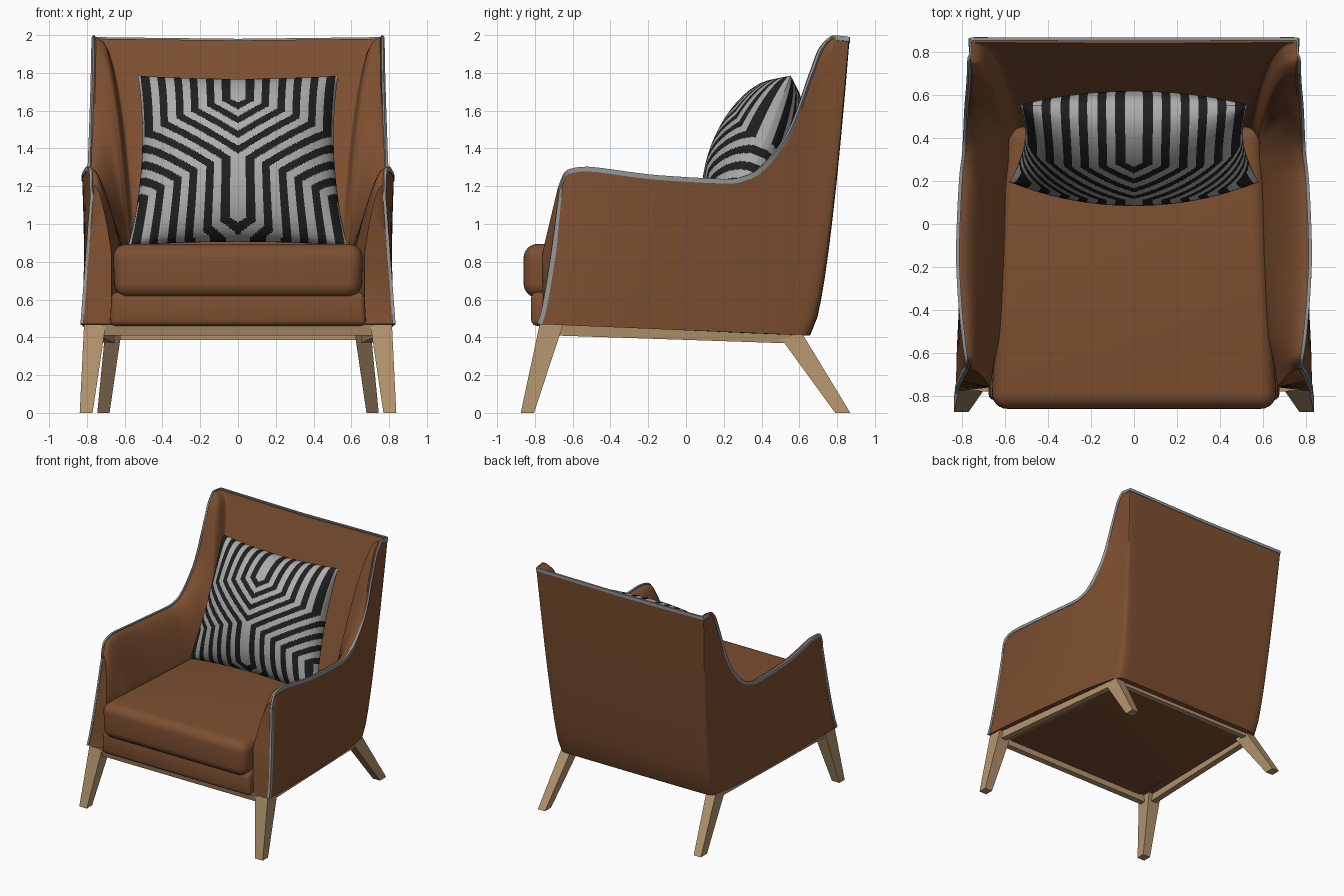
import bpy, bmesh, math
from mathutils import Vector

if "Cube" in bpy.data.objects:
    bpy.data.objects.remove(bpy.data.objects["Cube"])


def material(name, rgb):
    m = bpy.data.materials.new(name)
    m.diffuse_color = (*rgb, 1)
    m.use_nodes = True
    m.node_tree.nodes["Principled BSDF"].inputs["Base Color"].default_value = m.diffuse_color
    return m


LEATHER = material("brown leather", (0.205, 0.078, 0.03))
WOOD = material("light wood", (0.45, 0.30, 0.155))
PIPING = material("grey piping", (0.29, 0.30, 0.31))
PALE = material("pale grey fabric", (0.42, 0.42, 0.42))
BLACK = material("black fabric", (0.014, 0.014, 0.014))


def make(name, verts, faces, mats, angle=40):
    me = bpy.data.meshes.new(name)
    me.from_pydata([tuple(v) for v in verts], [], faces)
    bm = bmesh.new()
    bm.from_mesh(me)
    bmesh.ops.recalc_face_normals(bm, faces=bm.faces)
    bm.to_mesh(me)
    bm.free()
    ob = bpy.data.objects.new(name, me)
    bpy.context.collection.objects.link(ob)
    for m in mats:
        me.materials.append(m)
    if angle:
        smooth(ob, angle)
    return ob


def smooth(ob, angle):
    bpy.ops.object.select_all(action='DESELECT')
    bpy.context.view_layer.objects.active = ob
    ob.select_set(True)
    bpy.ops.object.shade_smooth_by_angle(angle=math.radians(angle))


def mirror(ob):
    m = ob.modifiers.new("mirror", 'MIRROR')
    m.merge_threshold = 0.001


BOX = [(0, 1, 2, 3), (4, 5, 6, 7), (0, 1, 5, 4), (1, 2, 6, 5), (2, 3, 7, 6), (3, 0, 4, 7)]


def prism(name, low, high, mat, bevel=0, segs=3):
    """Eight-corner block from two quads of points."""
    ob = make(name, low + high, BOX, [mat], 0)
    if bevel:
        bm = bmesh.new()
        bm.from_mesh(ob.data)
        bmesh.ops.bevel(bm, geom=bm.edges[:], offset=bevel, segments=segs,
                        profile=0.5, affect='EDGES')
        bm.to_mesh(ob.data)
        bm.free()
        smooth(ob, 40)
    return ob


def rect(x0, x1, y0, y1, z):
    return [(x0, y0, z), (x1, y0, z), (x1, y1, z), (x0, y1, z)]


def monotone(pts, steps):
    """Smooth curve through points that never overshoots."""
    n, dim = len(pts), len(pts[0])

    def tangent(i, k):
        if i in (0, n - 1):
            j = min(i, n - 2)
            return pts[j + 1][k] - pts[j][k]
        a, b = pts[i][k] - pts[i - 1][k], pts[i + 1][k] - pts[i][k]
        return 2 * a * b / (a + b) if a * b > 0 else 0

    out = []
    for i in range(n - 1):
        for s in range(steps):
            t = s / steps
            h = (2*t**3 - 3*t*t + 1, t**3 - 2*t*t + t, 3*t*t - 2*t**3, t**3 - t*t)
            out.append([h[0]*pts[i][k] + h[1]*tangent(i, k) + h[2]*pts[i+1][k]
                        + h[3]*tangent(i+1, k) for k in range(dim)])
    return out + [list(pts[-1])]


# Shell: columns from arm front to back centre (rim xyz, outer foot xy, inner foot xy)
columns = monotone([
    (.775, -.66, 1.20, .83, -.78, .67, -.76),
    (.785, -.62, 1.28, .828, -.72, .645, -.63),
    (.80, -.52, 1.295, .825, -.60, .62, -.52),
    (.825, -.15, 1.25, .80, -.15, .60, -.15),
    (.81, .22, 1.23, .76, .30, .59, .18),
    (.795, .34, 1.255, .74, .44, .58, .28),
    (.78, .54, 1.46, .73, .50, .58, .35),
    (.768, .665, 1.78, .72, .54, .58, .38),
    (.765, .73, 1.94, .715, .57, .57, .40),
    (.765, .79, 1.99, .71, .60, .56, .42),
    (.765, .862, 1.982, .685, .64, .54, .44),
    (.69, .866, 1.98, .61, .655, .48, .45),
    (0, .864, 1.972, 0, .657, 0, .45)], 5)
N = 16
verts, faces, rim, side, front_edge = [], [], [], [], []
for c, (tx, ty, tz, bx, by, ix, iy) in enumerate(columns):
    bz = .47 - (by + .78) / 1.43 * .06
    rear = max(0, min(1, (ty - .3) / .4))
    for i in range(N + 1):
        t = i / N
        verts.append((bx + (tx - bx) * t, by + (ty - by) * t ** (.72 - .12 * rear),
                      bz + (tz - bz) * t))
    if c == 0:
        front_edge = verts[:N]
    inward = Vector((ix - tx, iy - ty, 0)).normalized() * .024
    rx, ry = tx + inward.x, ty + inward.y
    rim.append((tx + inward.x * .2, ty + inward.y * .2, tz - .004))
    side.append(-inward.normalized())
    for j in range(N + 1):
        z = tz - (tz - bz) * (j / N) ** 1.5
        d = min(1, (tz - z) / (tz - .85))
        verts.append((rx + (ix - rx) * d ** (.6 - .2 * rear), ry + (iy - ry) * d, z))
W = 2 * N + 2
for c in range(len(columns) - 1):
    for i in range(W):
        a, b = c * W + i, c * W + (i + 1) % W
        faces.append((a, b, b + W, a + W))
for i in range(N):
    faces.append((i, i + 1, W - 2 - i, W - 1 - i))
shell = make("arm_and_back_shell", verts, faces, [LEATHER], 50)
mirror(shell)

# Piping: flat ribbon along the arm fronts, arm tops, wings and back top
path = [Vector((x - .004, y + .004, z)) for x, y, z in front_edge] + [Vector(p) for p in rim]
side = [Vector((1, 0, 0))] * N + side
verts, faces = [], []
for k, p in enumerate(path):
    along = (path[min(k + 1, len(path) - 1)] - path[max(k - 1, 0)]).normalized()
    flat = along.cross(side[k]).normalized()
    for a, b in ((1, 1), (1, -1), (-1, -1), (-1, 1)):
        verts.append(p + side[k] * a * .008 + flat * b * .0125)
for k in range(len(path) - 1):
    for i in range(4):
        a, b = 4 * k + i, 4 * k + (i + 1) % 4
        faces.append((a, b, b + 4, a + 4))
faces.append((0, 1, 2, 3))
mirror(make("piping", verts, faces, [PIPING], 50))

# Seat base and cushion
prism("seat_base",
      [(-.68, -.82, .462), (.68, -.82, .462), (.62, .56, .408), (-.62, .56, .408)],
      [(-.67, -.82, .64), (.67, -.82, .64), (.61, .50, .62), (-.61, .50, .62)], LEATHER, .03)
prism("seat_cushion",
      [(-.655, -.86, .61), (.655, -.86, .61), (.60, .46, .60), (-.60, .46, .60)],
      [(-.668, -.86, .895), (.668, -.86, .895), (.60, .46, .885), (-.60, .46, .885)],
      LEATHER, .075, 6)

# Wooden frame: legs and side rails mirrored, front and back rails whole
mirror(prism("front_leg", rect(.77, .838, -.875, -.805, 0), rect(.70, .815, -.775, -.65, .468), WOOD))
mirror(prism("back_leg", rect(.68, .745, .79, .87, 0), rect(.62, .705, .49, .62, .412), WOOD))
mirror(prism("side_rail",
             [(.74, -.70, .41), (.79, -.70, .41), (.70, .58, .367), (.65, .58, .367)],
             [(.74, -.70, .468), (.795, -.70, .468), (.705, .58, .414), (.65, .58, .414)], WOOD))
prism("front_rail", rect(-.72, .72, -.765, -.715, .41), rect(-.72, .72, -.78, -.715, .468), WOOD)
prism("back_rail", rect(-.65, .65, .565, .61, .385), rect(-.65, .65, .565, .615, .42), WOOD)


# Pillow: two bulging sheets, striped by a branching maze rule
def dark(x, z):
    x = abs(x)
    bend = max(0, min(.344, 1.62 - .35 * x - z))
    stem = max(x, .6 * x + (.98 - z) if x < .3 else 0)
    return (((stem if bend >= .344 else x) + bend - .043) / .086) % 1 < .5


NU, NV = 180, 150
centre, up, out = Vector((0, .375, 1.335)), Vector((0, .37, .93)), Vector((0, -.93, .37))
for name, bulge in (("pillow_front", .255), ("pillow_back", -.19)):
    verts, faces, marks = [], [], []
    for j in range(NV + 1):
        v = 2 * j / NV - 1
        for i in range(NU + 1):
            u = 2 * i / NU - 1
            x = u * (.555 - .025 * v - .045 * (1 - v * v))
            w = v * (.485 - .03 * (1 - u * u))
            h = bulge * (max(0, (1 - u * u) * (1 - v * v))) ** .5
            verts.append(centre + Vector((x, 0, 0)) + up * w + out * h)
    for j in range(NV):
        for i in range(NU):
            a = j * (NU + 1) + i
            faces.append((a, a + 1, a + NU + 2, a + NU + 1))
            marks.append(int(dark((2 * (i + .5) / NU - 1) * .53,
                                  1.335 + .45 * (2 * (j + .5) / NV - 1))))
    ob = make(name, verts, faces, [PALE, BLACK], 60)
    ob.data.polygons.foreach_set("material_index", marks)
    ob.data.update()
